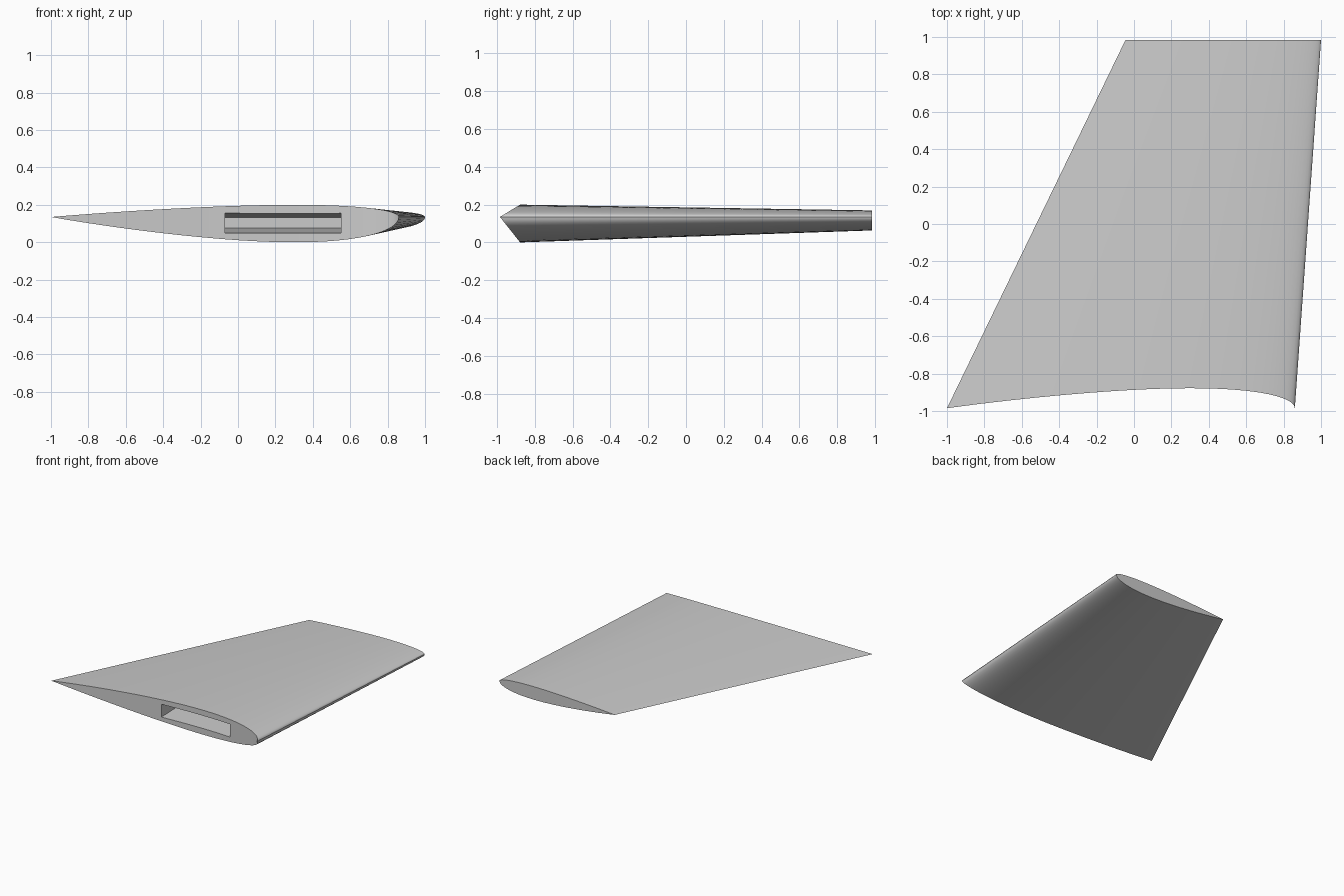
import bpy
import bmesh
import math

if "Cube" in bpy.data.objects:
    bpy.data.objects.remove(bpy.data.objects["Cube"], do_unlink=True)

MID_Z = 0.135
STEPS = 40

grey = bpy.data.materials.new("wing grey")
grey.use_nodes = True
grey.diffuse_color = (0.6, 0.6, 0.6, 1)
grey.node_tree.nodes["Principled BSDF"].inputs["Base Color"].default_value = (0.6, 0.6, 0.6, 1)


def add_object(name, bm):
    bmesh.ops.recalc_face_normals(bm, faces=bm.faces)
    mesh = bpy.data.meshes.new(name)
    bm.to_mesh(mesh)
    bm.free()
    mesh.materials.append(grey)
    obj = bpy.data.objects.new(name, mesh)
    bpy.context.collection.objects.link(obj)
    return obj


def fullness(c):
    """Airfoil half thickness along the chord, peaking at 1."""
    return max(0, 10 * (0.2969 * math.sqrt(c) - 0.126 * c - 0.3516 * c**2
                        + 0.2843 * c**3 - 0.1036 * c**4))


def section(bm, lead, trail, scale, end_y, hollow):
    """One airfoil loop from the trailing edge over the top and back below."""
    chord = [(1 - math.cos(math.pi * i / STEPS)) / 2 for i in range(STEPS + 1)]
    loop = [(c, 0.065) for c in reversed(chord)] + [(c, -0.135) for c in chord[1:-1]]
    return [bm.verts.new((lead + (trail - lead) * c, end_y + hollow * fullness(c),
                          MID_Z + scale * depth * fullness(c))) for c, depth in loop]


# Tapered wing skin, with a hollowed root end and a flat tip
bm = bmesh.new()
root = section(bm, 0.86, -1.0, 1.0, -0.985, 0.107)
tip = section(bm, 1.0, -0.045, 0.53, 0.985, 0)
count = len(root)
for i in range(count):
    j = (i + 1) % count
    bm.faces.new((root[i], root[j], tip[j], tip[i]))
bm.faces.new(tip)
# Root cap in upright strips so that it follows the hollow
for i in range(STEPS):
    strip = [root[i], root[i + 1], root[-i - 1 if i else 0], root[-i]]
    strip = [root[i], root[i + 1], root[(count - i - 1) % count], root[(count - i) % count]]
    bm.faces.new(list(dict.fromkeys(strip)))
wing = add_object("wing", bm)

# Spar pocket that narrows in height as it goes in
bm = bmesh.new()
ends = []
for y, low, high in ((-1.1, 0.044, 0.161), (0.0, 0.075, 0.13)):
    ends.append([bm.verts.new((x, y, z)) for x, z in
                 ((-0.07, low), (0.55, low), (0.55, high), (-0.07, high))])
for i in range(4):
    j = (i + 1) % 4
    bm.faces.new((ends[0][i], ends[0][j], ends[1][j], ends[1][i]))
for end in ends:
    bm.faces.new(end)
cutter = add_object("spar_pocket_cutter", bm)
cutter.hide_render = True

cut = wing.modifiers.new("spar pocket", 'BOOLEAN')
cut.operation = 'DIFFERENCE'
cut.solver = 'EXACT'
cut.object = cutter
bpy.ops.object.select_all(action='DESELECT')
wing.select_set(True)
bpy.context.view_layer.objects.active = wing
bpy.ops.object.modifier_apply(modifier=cut.name)
bpy.data.objects.remove(cutter, do_unlink=True)
bpy.ops.object.shade_smooth_by_angle(angle=math.radians(30))
